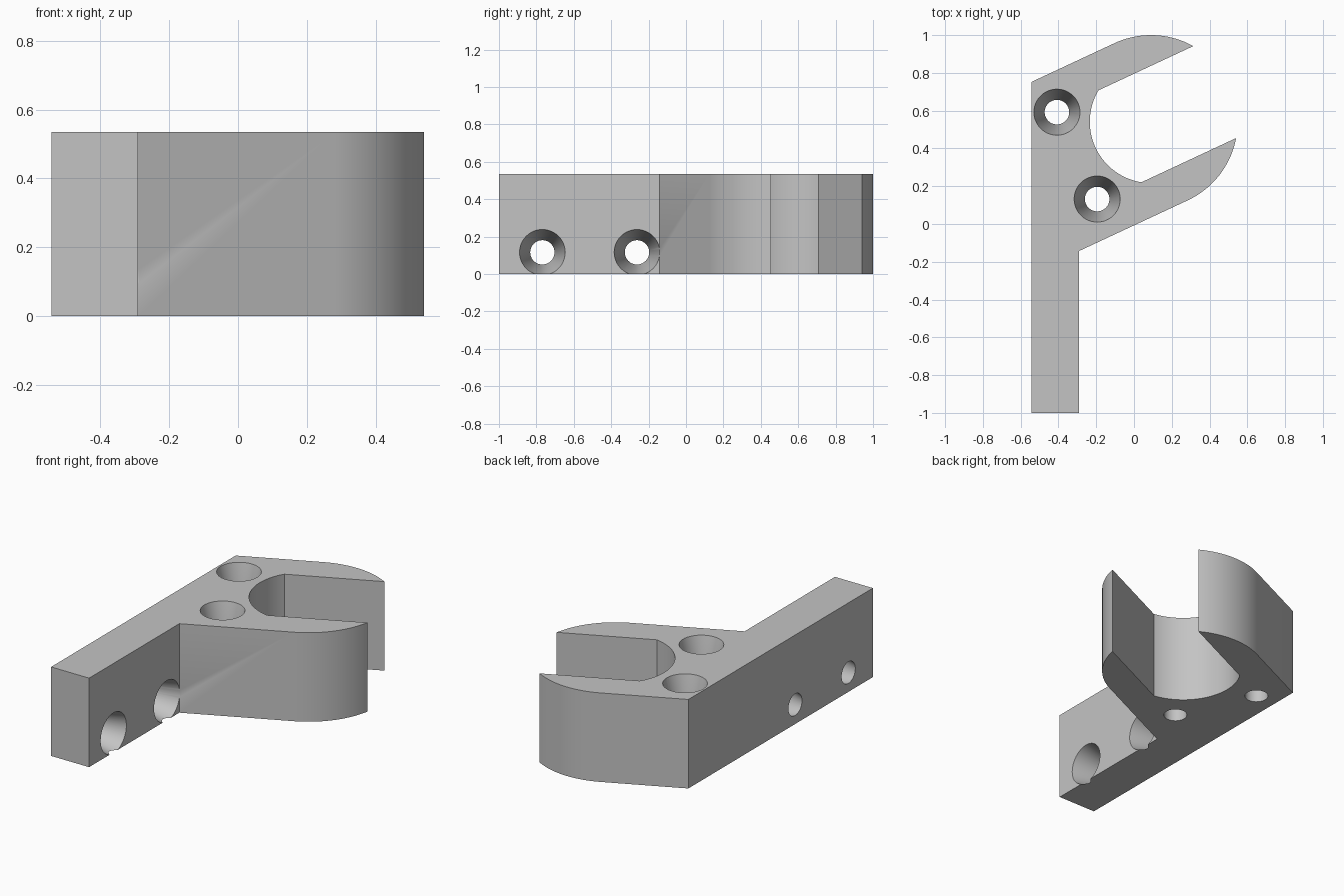
import bpy, bmesh, math
from mathutils import Matrix, Vector

if "Cube" in bpy.data.objects:
    bpy.data.objects.remove(bpy.data.objects["Cube"], do_unlink=True)

HEIGHT = 0.535
LEFT, BAR_EDGE, FRONT = -0.5425, -0.29, -1.0
CENTRE = Vector((0.09, 0.541))
OUTER, INNER, HALF_SLOT = 0.459, 0.324, 0.2685
TILT = math.radians(25)
HEAD, THROAT = 0.122, 0.065
SINK = 0.25

grey = bpy.data.materials.new("grey")
grey.use_nodes = True
grey.diffuse_color = (0.55, 0.55, 0.55, 1)
grey.node_tree.nodes["Principled BSDF"].inputs["Base Color"].default_value = (0.55, 0.55, 0.55, 1)


def make_object(name, bm):
    bmesh.ops.recalc_face_normals(bm, faces=bm.faces)
    mesh = bpy.data.meshes.new(name)
    bm.to_mesh(mesh)
    bm.free()
    mesh.materials.append(grey)
    obj = bpy.data.objects.new(name, mesh)
    bpy.context.collection.objects.link(obj)
    return obj


def arc(radius, start, end, steps):
    """Points round the jaw centre, angles measured from the slot direction."""
    angles = [TILT + start + (end - start) * i / steps for i in range(steps + 1)]
    return [CENTRE + radius * Vector((math.cos(a), math.sin(a))) for a in angles]


def along_flank(point, x):
    """Follow the tilted flank from a point to a given x."""
    return Vector((x, point.y + (x - point.x) * math.tan(TILT)))


# Outline: mounting bar, lower jaw, round throat, upper jaw
tip = math.asin(HALF_SLOT / OUTER)
mouth = math.asin(HALF_SLOT / INNER)
quarter = math.pi / 2
lower = arc(OUTER, -quarter, -tip, 24)
throat = arc(INNER, math.pi + mouth, math.pi - mouth, 40)
upper = arc(OUTER, tip, quarter, 24)
outline = [Vector((LEFT, FRONT)), Vector((BAR_EDGE, FRONT)), along_flank(lower[0], BAR_EDGE)]
outline += lower + throat + upper + [along_flank(upper[-1], LEFT)]

bm = bmesh.new()
base = bm.faces.new([bm.verts.new((p.x, p.y, 0)) for p in outline])
raised = bmesh.ops.extrude_face_region(bm, geom=[base])["geom"]
bmesh.ops.translate(bm, vec=(0, 0, HEIGHT),
                    verts=[v for v in raised if isinstance(v, bmesh.types.BMVert)])
body = make_object("open_jaw_bracket", bm)


def screw_hole(name, matrix):
    """Tapered screw hole cutter, opening at its origin and running down -z."""
    bm = bmesh.new()
    lip = 0.003
    flare = HEAD + lip * (HEAD - THROAT) / SINK
    rings = []
    for radius, z in ((flare, lip), (THROAT, -SINK), (THROAT, -HEIGHT - 0.1)):
        rings.append(bmesh.ops.create_circle(bm, segments=48, radius=radius,
                     matrix=Matrix.Translation((0, 0, z)))["verts"])
    for a, b in zip(rings, rings[1:]):
        for i in range(48):
            j = (i + 1) % 48
            bm.faces.new((a[i], a[j], b[j], b[i]))
    bm.faces.new(rings[0])
    bm.faces.new(rings[-1])
    bmesh.ops.transform(bm, matrix=matrix, verts=bm.verts)
    cutter = make_object(name, bm)
    cutter.hide_render = True
    return cutter


# Two vertical holes through the head, two sideways holes through the bar
cutters = [screw_hole("head_hole_cutter", Matrix.Translation((x, y, HEIGHT)))
           for x, y in ((-0.408, 0.592), (-0.195, 0.132))]
sideways = Matrix.Rotation(quarter, 4, "Y")
cutters += [screw_hole("bar_hole_cutter", Matrix.Translation((BAR_EDGE, y, 0.116)) @ sideways)
            for y in (-0.768, -0.262)]

for cutter in cutters:
    mod = body.modifiers.new("screw_hole", "BOOLEAN")
    mod.operation = "DIFFERENCE"
    mod.solver = "EXACT"
    mod.object = cutter

# Bake the cuts, then discard the cutters
bpy.context.view_layer.update()
evaluated = body.evaluated_get(bpy.context.evaluated_depsgraph_get())
cut_mesh = bpy.data.meshes.new_from_object(evaluated)
body.modifiers.clear()
body.data = cut_mesh
for cutter in cutters:
    bpy.data.objects.remove(cutter, do_unlink=True)

bpy.ops.object.select_all(action="DESELECT")
body.select_set(True)
bpy.context.view_layer.objects.active = body
bpy.ops.object.shade_smooth_by_angle(angle=math.radians(20))
